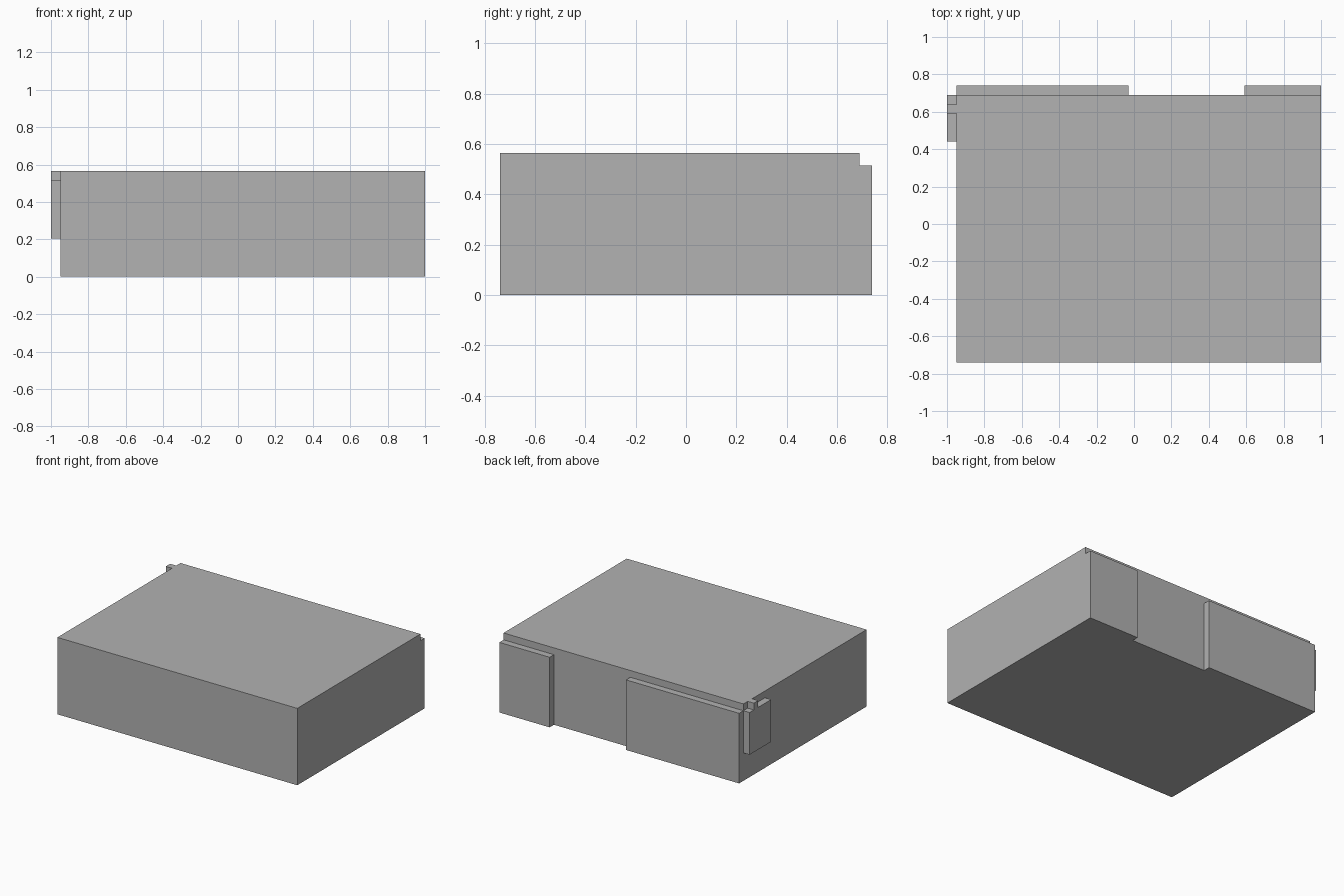
import bpy
import bmesh
from mathutils import Vector

cube = bpy.data.objects.get("Cube")
if cube:
    bpy.data.objects.remove(cube, do_unlink=True)

# One plain grey for every part
GREY = (0.445, 0.445, 0.445, 1)
grey = bpy.data.materials.new("plain grey")
grey.use_nodes = True
grey.diffuse_color = GREY
grey.node_tree.nodes["Principled BSDF"].inputs["Base Color"].default_value = GREY

# Shared levels
SIDE, OUTER = -0.95, -1.0      # body side wall and hook outer face
WALL, BACK = 0.69, 0.74        # body rear wall and plate rear face
STEP, TOP = 0.515, 0.565       # ledge height and full height


def finish(name, bm, open_toward=None):
    """Make an object, leaving out the face that meets the body."""
    bmesh.ops.recalc_face_normals(bm, faces=bm.faces)
    if open_toward:
        hidden = [f for f in bm.faces if f.normal.dot(Vector(open_toward)) > 0.9]
        bmesh.ops.delete(bm, geom=hidden, context="FACES")
    mesh = bpy.data.meshes.new(name)
    bm.to_mesh(mesh)
    bm.free()
    mesh.materials.append(grey)
    obj = bpy.data.objects.new(name, mesh)
    bpy.context.collection.objects.link(obj)


def box(name, low, high, open_toward=None):
    bm = bmesh.new()
    bmesh.ops.create_cube(bm, size=1)
    for v in bm.verts:
        v.co = [l if c < 0 else h for c, l, h in zip(v.co, low, high)]
    finish(name, bm, open_toward)


# Main block
box("body", (SIDE, -BACK, 0), (1, WALL, TOP))

# Two raised plates on the rear wall, with a gap between them
for name, x0, x1 in (("rear_plate_right", SIDE, -0.03), ("rear_plate_left", 0.59, 1)):
    box(name, (x0, WALL, 0), (x1, BACK, STEP), (0, -1, 0))

# Side tab with a small raised tooth, extruded from its side profile
profile = [(0.44, 0.205), (WALL, 0.205), (WALL, STEP), (0.64, STEP),
           (0.64, TOP), (0.59, TOP), (0.59, STEP), (0.44, STEP)]
bm = bmesh.new()
face = bm.faces.new([bm.verts.new((OUTER, y, z)) for y, z in profile])
result = bmesh.ops.extrude_face_region(bm, geom=[face], use_keep_orig=True)
moved = [g for g in result["geom"] if isinstance(g, bmesh.types.BMVert)]
bmesh.ops.translate(bm, verts=moved, vec=(SIDE - OUTER, 0, 0))
finish("side_tab", bm, (1, 0, 0))
